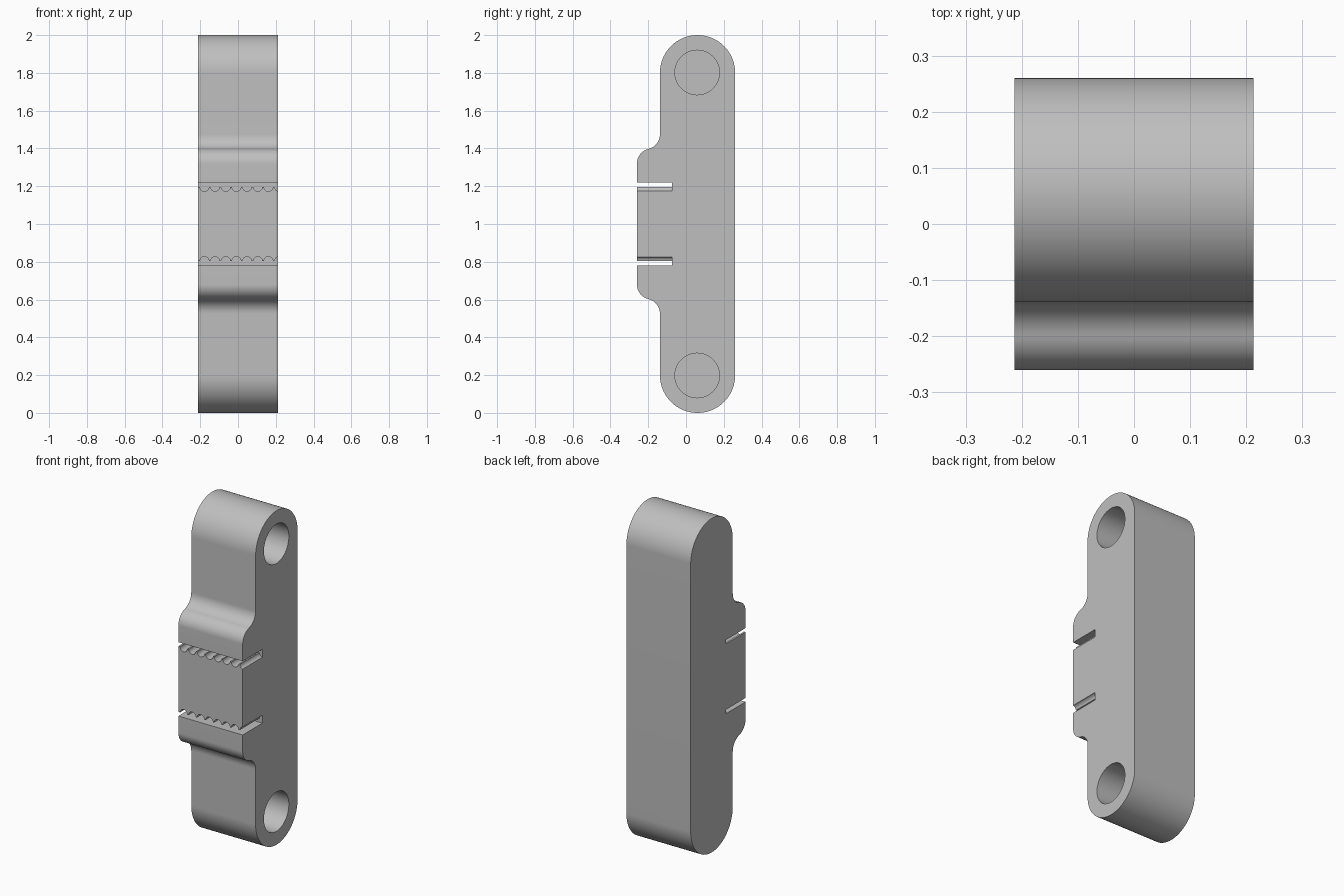
import bpy, bmesh
from math import sin, cos, pi, acos
from mathutils import Vector

cube = bpy.data.objects.get("Cube")
if cube:
    bpy.data.objects.remove(cube, do_unlink=True)

HALF_W = 0.213               # half width along x
FRONT, PAD, BACK = -0.138, -0.26, 0.26
END_R = (BACK - FRONT) / 2
MID_Y = (BACK + FRONT) / 2
SLOT_LOW, SLOT_HIGH, SLOT_Y = 0.197, 0.221, -0.074   # heights from the middle

metal = bpy.data.materials.new("plain grey")
metal.use_nodes = True
grey = (0.52, 0.52, 0.52, 1)
metal.diffuse_color = grey
metal.node_tree.nodes["Principled BSDF"].inputs["Base Color"].default_value = grey


def arc(cy, cz, r, a, b, n):
    return [(cy + r * cos(a + (b - a) * i / n), cz + r * sin(a + (b - a) * i / n))
            for i in range(n + 1)]


def prism(bm, points, sweep):
    """Closed prism from 3D points moved along a vector."""
    face = bm.faces.new([bm.verts.new(p) for p in points])
    moved = bmesh.ops.extrude_face_region(bm, geom=[face])["geom"]
    bmesh.ops.translate(bm, vec=sweep,
                        verts=[v for v in moved if isinstance(v, bmesh.types.BMVert)])


def finish(bm, name):
    bmesh.ops.recalc_face_normals(bm, faces=bm.faces)
    mesh = bpy.data.meshes.new(name)
    bm.to_mesh(mesh)
    bm.free()
    mesh.materials.append(metal)
    obj = bpy.data.objects.new(name, mesh)
    bpy.context.collection.objects.link(obj)
    return obj


# Upper half of the side outline, from the back over the top to the front pad
blend_r = 0.08
turn = acos(1 - (FRONT - PAD) / (2 * blend_r))
blend_top = 0.475
blend_bottom = blend_top - 2 * blend_r * sin(turn)
upper = arc(MID_Y, 1 - END_R, END_R, 0, pi, 48)
upper += arc(FRONT - blend_r, blend_top, blend_r, 0, -turn, 14)
upper += arc(PAD + blend_r, blend_bottom, blend_r, pi - turn, pi, 14)[1:]
upper += [(PAD, SLOT_HIGH), (SLOT_Y, SLOT_HIGH), (SLOT_Y, SLOT_LOW), (PAD, SLOT_LOW)]
outline = upper + [(y, -z) for y, z in reversed(upper)]

bm = bmesh.new()
prism(bm, [(-HALF_W, y, 1 + z) for y, z in outline], Vector((2 * HALF_W, 0, 0)))
body = finish(bm, "link_body")

# Cutters: blind pin holes in one side, rounded grooves along both slots
bm = bmesh.new()
for side in (1, -1):
    hole = arc(MID_Y - 0.002, 1 + side * 0.802, 0.118, 0, 2 * pi, 64)[:-1]
    prism(bm, [(HALF_W + 0.05, y, z) for y, z in hole], Vector((-0.42, 0, 0)))
    for i in range(8):
        x = -0.178 + i * 0.0565
        half = arc(x, -SLOT_LOW, 0.024, 0, pi, 14)
        half += [(x - 0.024, -SLOT_LOW - 0.01), (x + 0.024, -SLOT_LOW - 0.01)]
        prism(bm, [(px, PAD - 0.05, 1 - side * pz) if side < 0 else (px, PAD - 0.05, 1 - pz)
                   for px, pz in half] if side > 0 else
              [(px, PAD - 0.05, 1 + pz) for px, pz in half],
              Vector((0, SLOT_Y - PAD + 0.0505, 0)))
cutter = finish(bm, "hole_and_groove_cutter")
cutter.hide_render = True

cut = body.modifiers.new("cuts", 'BOOLEAN')
cut.operation = 'DIFFERENCE'
cut.solver = 'EXACT'
cut.object = cutter

bpy.ops.object.select_all(action='DESELECT')
body.select_set(True)
bpy.context.view_layer.objects.active = body
bpy.ops.object.modifier_apply(modifier=cut.name)
bpy.data.objects.remove(cutter, do_unlink=True)
bpy.ops.object.shade_smooth_by_angle(angle=pi / 6)
